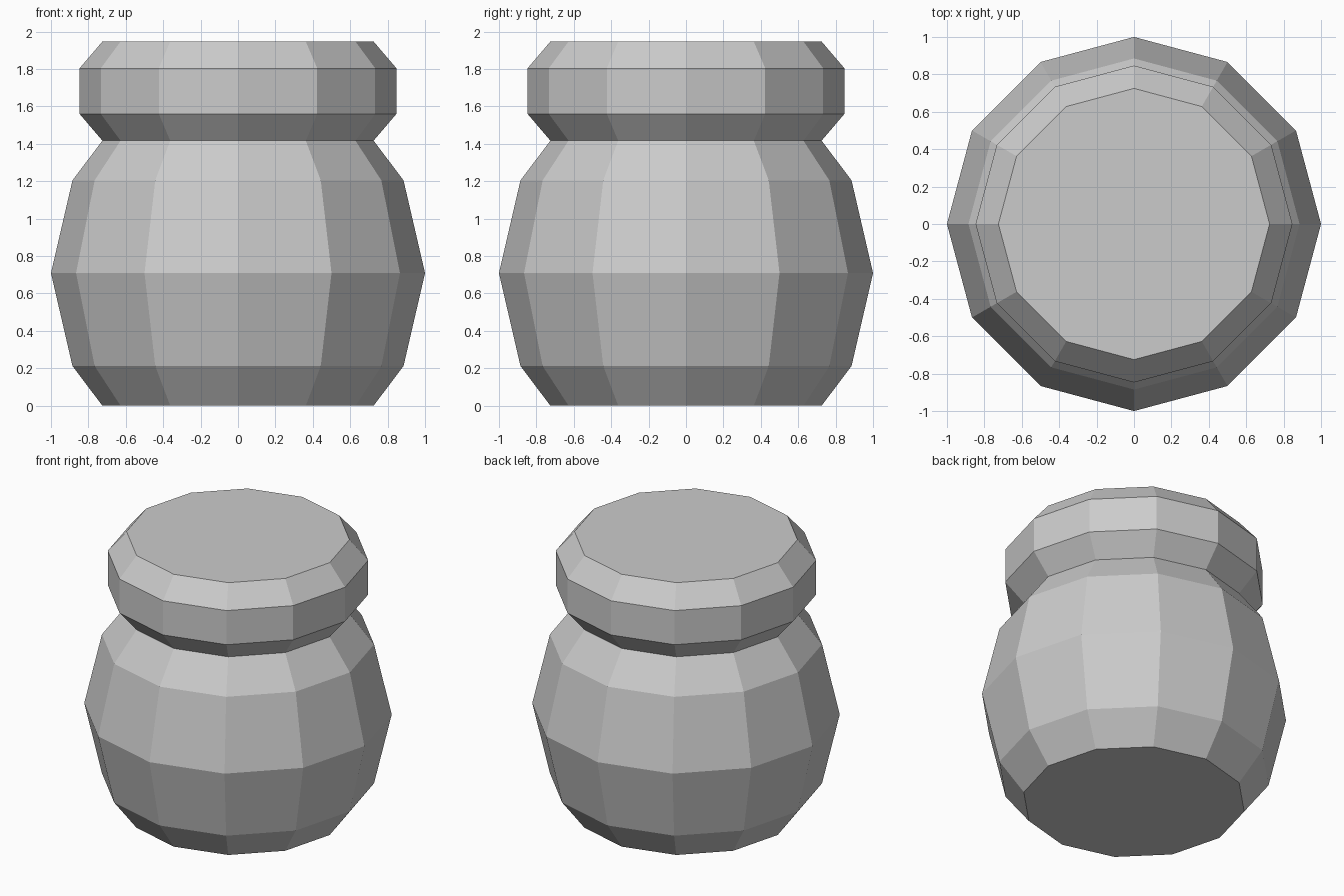
import bpy, bmesh
from math import cos, sin, tau

if "Cube" in bpy.data.objects:
    bpy.data.objects.remove(bpy.data.objects["Cube"])

SIDES = 12


def lathe(name, profile):
    """Closed flat-shaded solid of revolution from (radius, z) points, bottom to top."""
    bm = bmesh.new()
    rings = [[bm.verts.new((r * cos(tau * i / SIDES), r * sin(tau * i / SIDES), z))
              for i in range(SIDES)] for r, z in profile]
    for low, high in zip(rings, rings[1:]):
        for i in range(SIDES):
            j = (i + 1) % SIDES
            bm.faces.new((low[i], low[j], high[j], high[i]))
    bm.faces.new(rings[0][::-1])
    bm.faces.new(rings[-1])
    mesh = bpy.data.meshes.new(name)
    bm.to_mesh(mesh)
    bm.free()
    obj = bpy.data.objects.new(name, mesh)
    bpy.context.collection.objects.link(obj)
    return obj


# Bulging jar body
lathe("jar_body", [(0.725, 0), (0.885, 0.212), (1.0, 0.709), (0.885, 1.205), (0.725, 1.417)])

# Bevelled lid resting on the neck
lathe("jar_lid", [(0.725, 1.417), (0.847, 1.56), (0.847, 1.804), (0.725, 1.947)])
